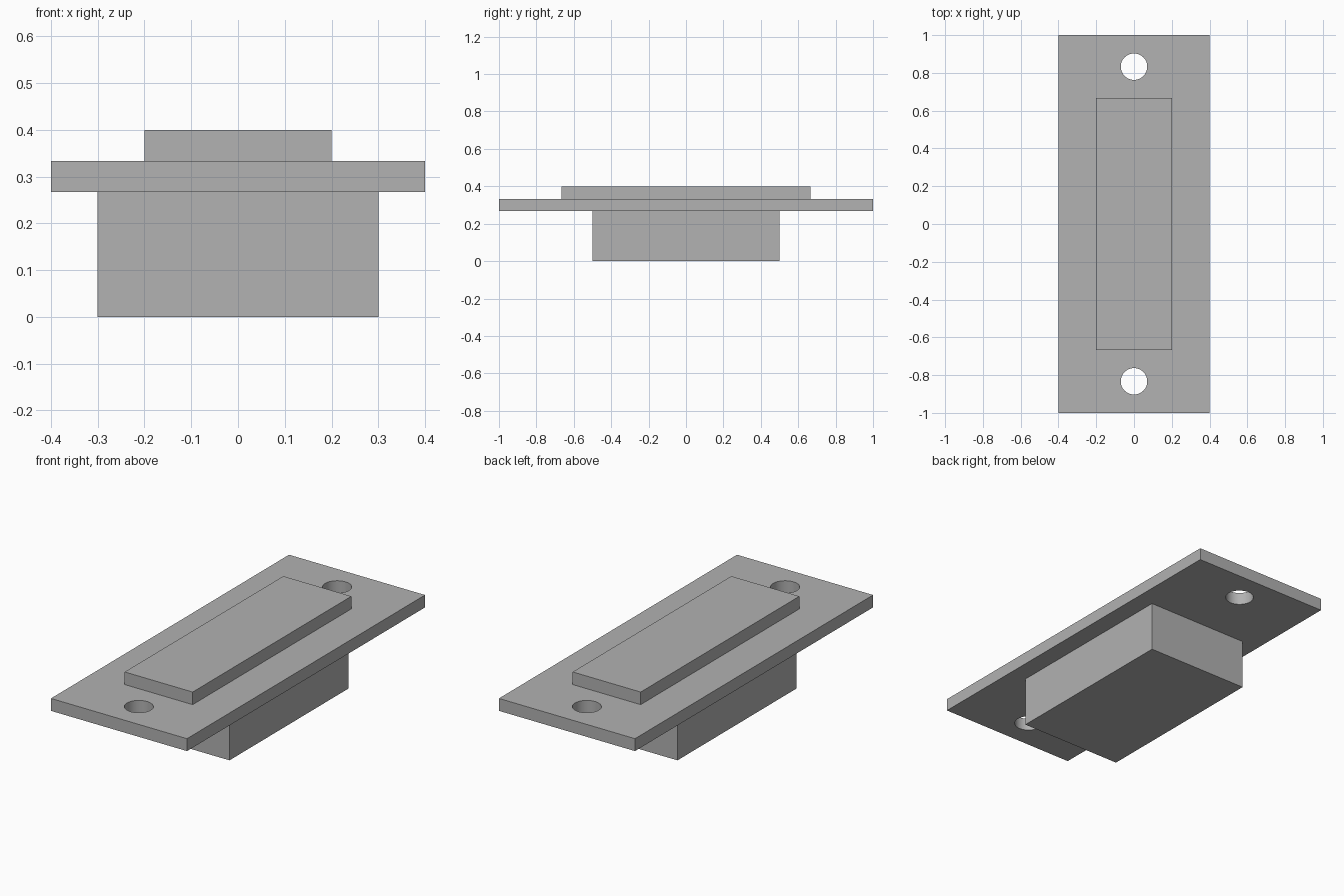
import bpy
import math

default = bpy.data.objects.get("Cube")
if default:
    bpy.data.objects.remove(default, do_unlink=True)

# Single flat grey
grey = bpy.data.materials.new("plain_grey")
grey.use_nodes = True
colour = (0.445, 0.445, 0.445, 1)
grey.diffuse_color = colour
grey.node_tree.nodes["Principled BSDF"].inputs["Base Color"].default_value = colour


def block(name, width, length, bottom, top):
    """Centred box between two heights."""
    bpy.ops.mesh.primitive_cube_add(size=1, location=(0, 0, (bottom + top) / 2))
    obj = bpy.context.object
    obj.name = name
    obj.scale = (width, length, top - bottom)
    bpy.ops.object.transform_apply(location=True, rotation=False, scale=True)
    obj.data.materials.append(grey)
    return obj


PLATE_BOTTOM, PLATE_TOP, TOTAL = 0.267, 0.333, 0.4

# Body under the plate, and raised face above it
block("lower_body", 0.6, 1.0, 0, PLATE_BOTTOM)
block("raised_face", 0.4, 1.333, PLATE_TOP, TOTAL)

# Mounting plate with a screw hole at each end
plate = block("mounting_plate", 0.8, 2.0, PLATE_BOTTOM, PLATE_TOP)
for side in (-1, 1):
    bpy.ops.mesh.primitive_cylinder_add(vertices=48, radius=0.07, depth=0.3,
                                        location=(0, side * 0.833, 0.3))
    cutter = bpy.context.object
    cutter.name = "hole_cutter"
    cutter.hide_render = True
    cutter.data.materials.append(grey)
    cut = plate.modifiers.new("screw_hole", 'BOOLEAN')
    cut.operation = 'DIFFERENCE'
    cut.solver = 'EXACT'
    cut.object = cutter
    bpy.context.view_layer.objects.active = plate
    bpy.ops.object.modifier_apply(modifier=cut.name)
    bpy.data.objects.remove(cutter, do_unlink=True)

# Smooth hole walls, sharp plate edges
bpy.ops.object.select_all(action='DESELECT')
plate.select_set(True)
bpy.context.view_layer.objects.active = plate
bpy.ops.object.shade_smooth_by_angle(angle=math.radians(30))
